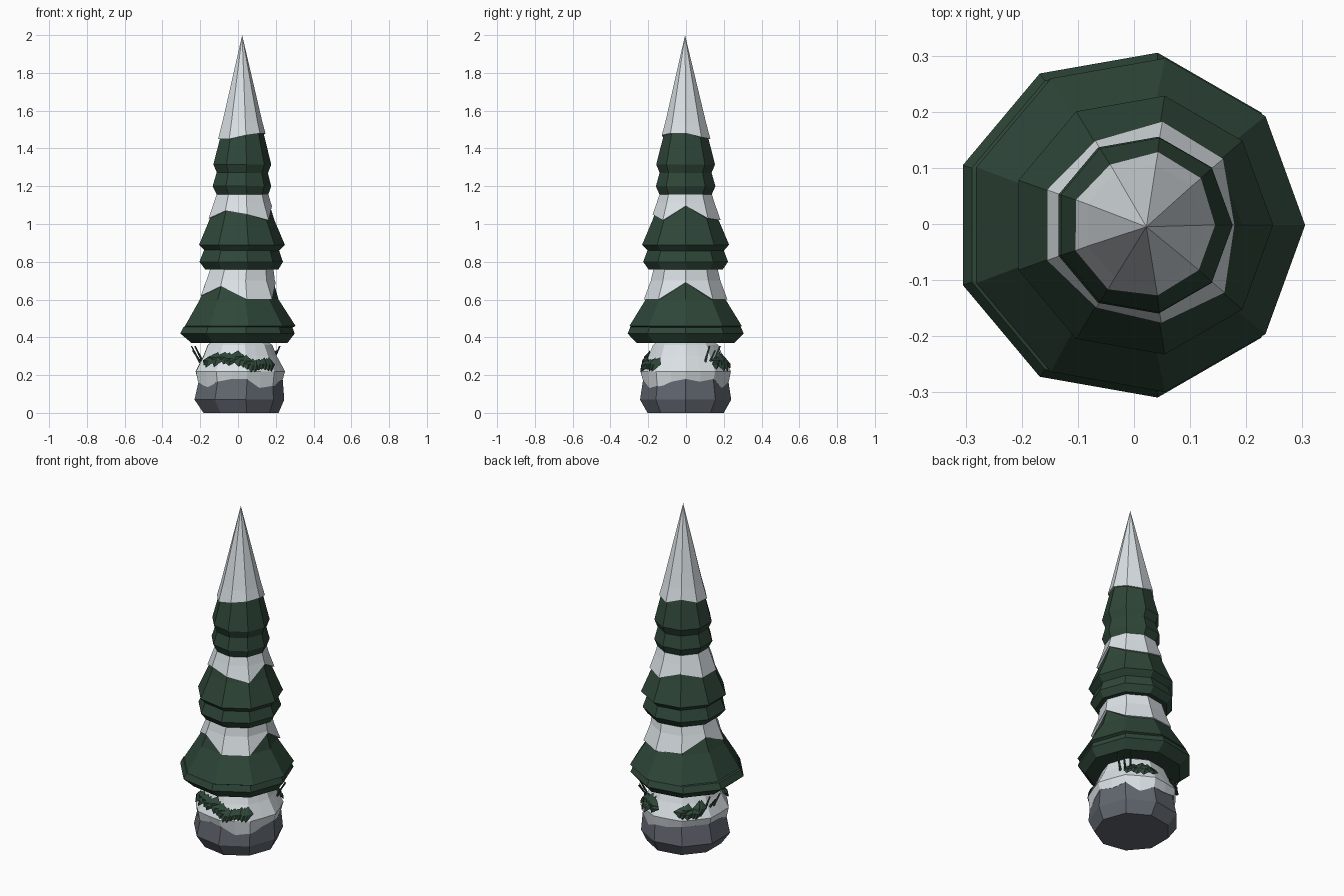
import bpy, bmesh, math, random
from mathutils import Vector

if "Cube" in bpy.data.objects:
    bpy.data.objects.remove(bpy.data.objects["Cube"])

random.seed(4)
N = 9


def material(name, col):
    m = bpy.data.materials.new(name)
    m.diffuse_color = (*col, 1)
    m.use_nodes = True
    m.node_tree.nodes["Principled BSDF"].inputs["Base Color"].default_value = m.diffuse_color
    return m


GREEN = material("pine_green", (0.028, 0.062, 0.040))
SNOW = material("snow", (0.70, 0.75, 0.78))
ROCK = material("rock", (0.12, 0.135, 0.16))


def finish(name, bm, mat):
    bmesh.ops.recalc_face_normals(bm, faces=bm.faces)
    me = bpy.data.meshes.new(name)
    bm.to_mesh(me)
    bm.free()
    me.materials.append(mat)
    ob = bpy.data.objects.new(name, me)
    bpy.context.collection.objects.link(ob)
    return ob


def loft(name, rings, mat, cap=True):
    """Skin a list of rings; a ring of one point is an apex."""
    bm = bmesh.new()
    vr = [[bm.verts.new(p) for p in r] for r in rings]
    for a, b in zip(vr, vr[1:]):
        n = len(a)
        for i in range(n):
            j = (i + 1) % n
            bm.faces.new((a[i], a[j], b[0]) if len(b) == 1 else (a[i], a[j], b[j], b[i]))
    if cap:
        bm.faces.new(vr[0])
        if len(vr[-1]) > 1:
            bm.faces.new(vr[-1])
    return finish(name, bm, mat)


def point(i, r, z, cx, n=N):
    a = 2 * math.pi * i / n
    return Vector((cx + r * math.cos(a), r * math.sin(a) - 0.002, z))


def ring(r, z, cx, n=N):
    return [point(i, r, z, cx, n) for i in range(n)]


def radius_at(profile, z):
    for (r0, z0, _), (r1, z1, _) in zip(profile, profile[1:]):
        if z0 <= z <= z1:
            return r0 + (r1 - r0) * (z - z0) / (z1 - z0)
    return profile[-1][0]


# Each tier: under layer, main layer (radius, height, centre x), snow edge heights, snow band height
tiers = [
    ("lower",
     [(0.262, 0.37, 0.0), (0.312, 0.42, -0.012), (0.297, 0.455, -0.01), (0.20, 0.50, 0.0)],
     [(0.25, 0.435, 0.003), (0.302, 0.46, 0.003), (0.215, 0.60, 0.0), (0.178, 0.70, 0.008), (0.165, 0.76, 0.015)],
     [0.69, 0.60, 0.60, 0.61, 0.68, 0.62, 0.67, 0.60, 0.60], 0.70),
    ("middle",
     [(0.20, 0.76, 0.014), (0.228, 0.80, 0.01), (0.205, 0.86, 0.012), (0.17, 0.90, 0.015)],
     [(0.19, 0.845, 0.015), (0.234, 0.89, 0.014), (0.178, 1.02, 0.015), (0.15, 1.10, 0.018), (0.132, 1.16, 0.02)],
     [1.095, 1.03, 1.02, 1.06, 1.03, 1.03, 1.07, 1.05, 1.02], 1.11),
    ("upper",
     [(0.14, 1.155, 0.02), (0.16, 1.20, 0.016), (0.14, 1.27, 0.018), (0.12, 1.32, 0.02)],
     [(0.135, 1.26, 0.02), (0.158, 1.315, 0.018), (0.118, 1.47, 0.02), (0.10, 1.54, 0.02)],
     [1.48, 1.46, 1.45, 1.48, 1.455, 1.45, 1.45, 1.47, 1.48], 1.54),
]

for name, under, main, edge, band in tiers:
    # Boughs
    loft(name + "_under_boughs", [ring(*p) for p in under], GREEN)
    loft(name + "_boughs", [ring(*p) for p in main], GREEN)
    # Snow cap with an uneven edge, slightly outside the boughs
    cx = main[-2][2]
    rows = [[point(i, radius_at(main, z) - 0.004, z, cx) for i, z in enumerate(edge)],
            [point(i, radius_at(main, z) + 0.010, z, cx) for i, z in enumerate(edge)],
            ring(radius_at(main, band) + 0.009, band, cx)]
    if name == "upper":
        rows.append([Vector((0.022, -0.005, 2.0))])
    else:
        rows.append(ring(main[-1][0] + 0.008, main[-1][1], main[-1][2]))
    loft(name + "_snow", rows, SNOW, cap=False)

# Rock base
loft("rock_base", [ring(r, z, x) for r, z, x in
                   [(0.205, 0, 0.01), (0.245, 0.07, 0.0), (0.225, 0.20, 0.01), (0.19, 0.26, 0.01)]], ROCK)

# Snow mound on the rock, with a ragged drooping skirt
M = 18


def mound_ring(r, z, drop=None):
    out = []
    for i in range(M):
        k = r * (1 if i % 2 == 0 else 0.95)
        out.append(point(i, k, z - (drop[i] if drop else 0), 0.006, M))
    return out


drops = [random.choice((0.0, 0.015, 0.05)) for _ in range(M)]
loft("base_snow", [mound_ring(0.215, 0.185, drops), mound_ring(0.232, 0.18, drops),
                   mound_ring(0.243, 0.22), mound_ring(0.20, 0.30),
                   mound_ring(0.175, 0.36), mound_ring(0.14, 0.385)], SNOW)


# Sprigs lying on the snow: flat jagged leaves and thin needles
def sprig(name, start, end, z):
    bm = bmesh.new()
    for k in range(9):
        a = math.radians(start + (end - start) * (k + 0.5) / 9)
        h = z + random.uniform(-0.015, 0.015)
        out = Vector((math.cos(a), math.sin(a), 0))
        side = Vector((-out.y, out.x, 0))
        c = out * (0.232 - (h - 0.25) * 0.5) + Vector((0.006, 0, h))
        up = Vector((0, 0, 1)) - out * 0.55
        l, w = random.uniform(0.03, 0.045), random.uniform(0.025, 0.04)
        pts = [c - side * l, c - up * w - side * 0.01, c + side * l, c + up * w + side * 0.012]
        tip = bm.verts.new(c + out * 0.014)
        low = bm.verts.new(c - out * 0.02)
        vs = [bm.verts.new(p) for p in pts]
        for i in range(4):
            bm.faces.new((vs[i], vs[(i + 1) % 4], tip))
            bm.faces.new((vs[(i + 1) % 4], vs[i], low))
    finish(name + "_leaves", bm, GREEN)


def needles(name, angle):
    bm = bmesh.new()
    for k in range(3):
        a = math.radians(angle + (k - 1) * 8)
        out = Vector((math.cos(a), math.sin(a), 0))
        side = Vector((-out.y, out.x, 0)) * 0.007
        c = out * 0.20 + Vector((0.004, 0, 0.265))
        t = out * 0.25 + Vector((0.004, 0, 0.355 - 0.025 * (k % 2)))
        s = [bm.verts.new(c + d) for d in (side, -side, out * 0.012)]
        e = [bm.verts.new(t + d * 0.7) for d in (side, -side, out * 0.01)]
        bm.faces.new(s)
        bm.faces.new(e)
        for i in range(3):
            j = (i + 1) % 3
            bm.faces.new((s[i], s[j], e[j], e[i]))
    finish(name + "_needles", bm, GREEN)


for name, a0, a1, z in [("front_left", 215, 275, 0.285), ("front_right", 275, 318, 0.262),
                        ("back_right", 42, 80, 0.27), ("back_left", 118, 150, 0.27)]:
    sprig(name, a0, a1, z)
for name, a in [("left", 165), ("right", 38)]:
    needles(name, a)
